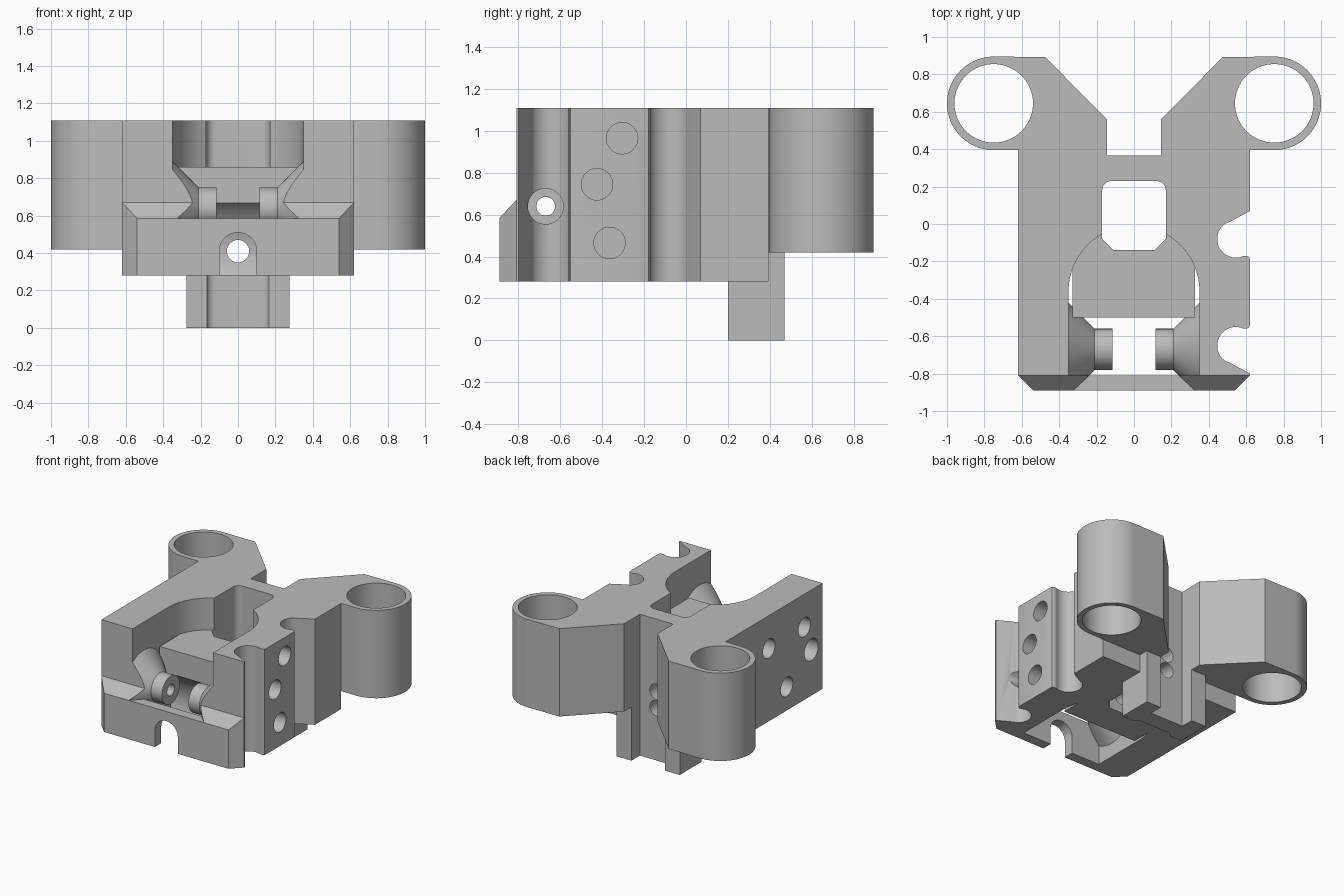
import bpy, bmesh
from math import cos, sin, radians

cube = bpy.data.objects.get("Cube")
if cube:
    bpy.data.objects.remove(cube)

grey = bpy.data.materials.new("plain_grey")
grey.use_nodes = True
GREY = (0.5, 0.5, 0.5, 1)
grey.diffuse_color = GREY
grey.node_tree.nodes["Principled BSDF"].inputs["Base Color"].default_value = GREY


def arc(cx, cy, r, a0, a1, n=24):
    return [(cx + r * cos(radians(a0 + (a1 - a0) * i / n)),
             cy + r * sin(radians(a0 + (a1 - a0) * i / n))) for i in range(n + 1)]


def rect(x0, x1, y0, y1):
    return [(x0, y0), (x1, y0), (x1, y1), (x0, y1)]


def circle(cx, cy, r, n=64):
    return arc(cx, cy, r, 0, 360 - 360 / n, n - 1)


PLACE = {"x": lambda a, b, c: (c, a, b),
         "y": lambda a, b, c: (a, c, b),
         "z": lambda a, b, c: (a, b, c)}


def loft(name, axis, sections):
    """Closed solid through matching outlines, each given as (position, points)."""
    bm = bmesh.new()
    rings = [[bm.verts.new(PLACE[axis](a, b, c)) for a, b in pts] for c, pts in sections]
    bm.faces.new(rings[0])
    bm.faces.new(rings[-1])
    for low, high in zip(rings, rings[1:]):
        for i in range(len(low)):
            bm.faces.new((low[i - 1], low[i], high[i], high[i - 1]))
    bmesh.ops.recalc_face_normals(bm, faces=bm.faces)
    mesh = bpy.data.meshes.new(name)
    bm.to_mesh(mesh)
    bm.free()
    mesh.materials.append(grey)
    obj = bpy.data.objects.new(name, mesh)
    bpy.context.collection.objects.link(obj)
    return obj


def prism(name, axis, pts, lo, hi):
    return loft(name, axis, [(lo, pts), (hi, pts)])


def combine(target, tool, operation):
    """Apply one boolean and remove the tool."""
    mod = target.modifiers.new("combine", "BOOLEAN")
    mod.operation, mod.solver, mod.object = operation, "EXACT", tool
    tool.hide_render = True
    graph = bpy.context.evaluated_depsgraph_get()
    graph.update()
    result = bpy.data.meshes.new_from_object(target.evaluated_get(graph))
    target.modifiers.clear()
    target.data = result
    bpy.data.objects.remove(tool)


def cut(target, axis, pts, lo, hi):
    combine(target, prism("cutter", axis, pts, lo, hi), "DIFFERENCE")


BOTTOM, TOP = 0.28, 1.11
AXLE = (-0.67, 0.64)

# Main block with chamfered front corners
body = prism("carriage_body", "z", [(-0.54, -0.89), (0.54, -0.89), (0.62, -0.81),
             (0.62, 0.395), (-0.62, 0.395), (-0.62, -0.81)], BOTTOM, TOP)

# Round-backed pocket, open at the front above the front plate
cut(body, "z", [(-0.35, -0.81), (0.35, -0.81)] + arc(0, -0.36, 0.35, 0, 180, 48), 0.1, 1.3)
cut(body, "z", rect(-0.35, 0.35, -1, -0.7), 0.585, 1.3)

# Shelf inside the pocket, hollowed below its front edge
shelf = prism("shelf", "z", rect(-0.33, 0.325, -0.5, 0), BOTTOM, 0.86)
cut(shelf, "x", circle(-0.67, 0.41, 0.31), -0.34, 0.34)
combine(body, shelf, "UNION")

# Flared axle supports on both inner walls
for side in (-1, 1):
    flare = [(0.36, 0.26), (0.21, 0.11), (0.115, 0.11)]
    support = loft("axle_support", "x", [(side * x, circle(*AXLE, r)) for x, r in flare])
    combine(body, support, "UNION")

# Side silhouette: set-back upper face and sloped lip on the front plate
combine(body, prism("side_silhouette", "x", [(-0.89, 0.2), (-0.89, 0.585), (-0.81, 0.67),
        (-0.81, 1.2), (0.5, 1.2), (0.5, 0.2)], -1, 1), "INTERSECT")

# Rear wings with rod sleeves
for side in (-1, 1):
    outline = [(0.145, 0.3), (0.145, 0.56), (0.475, 0.893)]
    outline += arc(0.75, 0.645, 0.25, 90, -90, 48) + [(0.62, 0.395), (0.62, 0.3)]
    wing = prism("wing", "z", [(side * x, y) for x, y in outline], 0.42, TOP)
    combine(body, wing, "UNION")
    cut(body, "z", circle(side * 0.75, 0.645, 0.21), 0.1, 1.3)

# Lower leg
combine(body, prism("leg", "z", rect(-0.275, 0.275, 0.2, 0.47), 0, 0.6), "UNION")

# Central window and rear slot
cut(body, "z", [(-0.17, -0.08), (-0.11, -0.14), (0.11, -0.14), (0.17, -0.08)]
    + arc(0.12, 0.18, 0.05, 0, 90, 8) + arc(-0.12, 0.18, 0.05, 90, 180, 8), -0.1, 1.3)
cut(body, "z", rect(-0.145, 0.145, 0.365, 1), -0.1, 1.3)

# Two mirrored vertical channels in one side
channel = [(0.7, 0.115), (0.62, 0.07), (0.51, 0.01)] + arc(0.545, -0.08, 0.1, 125, 270, 20)
channel += [(0.57, -0.177), (0.585, -0.17), (0.605, -0.171), (0.616, -0.178),
            (0.62, -0.19), (0.7, -0.19)]
cut(body, "z", channel, 0.1, 1.3)
cut(body, "z", [(x, -0.73 - y) for x, y in channel], 0.1, 1.3)

# Blind side holes, three on each side
for y, z in ((-0.305, 0.965), (-0.425, 0.745), (-0.365, 0.465)):
    cut(body, "x", circle(y, z, 0.075, 40), 0.42, 0.8)
for y, z in ((-0.145, 0.85), (-0.585, 0.85), (-0.365, 0.465)):
    cut(body, "x", circle(y, z, 0.075, 40), -0.8, -0.42)

# Axle bore with counterbores
cut(body, "x", circle(*AXLE, 0.045, 32), -1, 1)
cut(body, "x", circle(*AXLE, 0.085, 40), 0.38, 0.8)
cut(body, "x", circle(*AXLE, 0.085, 40), -0.8, -0.38)

# Arched slot in the front plate, bores through the shelf and rear wall
cut(body, "y", [(-0.1, 0.2), (0.1, 0.2)] + arc(0, 0.41, 0.1, 0, 180, 32), -1, -0.75)
cut(body, "y", circle(0, 0.41, 0.06, 32), -0.7, 0.7)
cut(body, "y", circle(0, 0.54, 0.06, 32), 0.1, 0.7)

# Shading: smooth curves, crisp edges
bpy.ops.object.select_all(action="DESELECT")
body.select_set(True)
bpy.context.view_layer.objects.active = body
bpy.ops.object.shade_smooth_by_angle()
